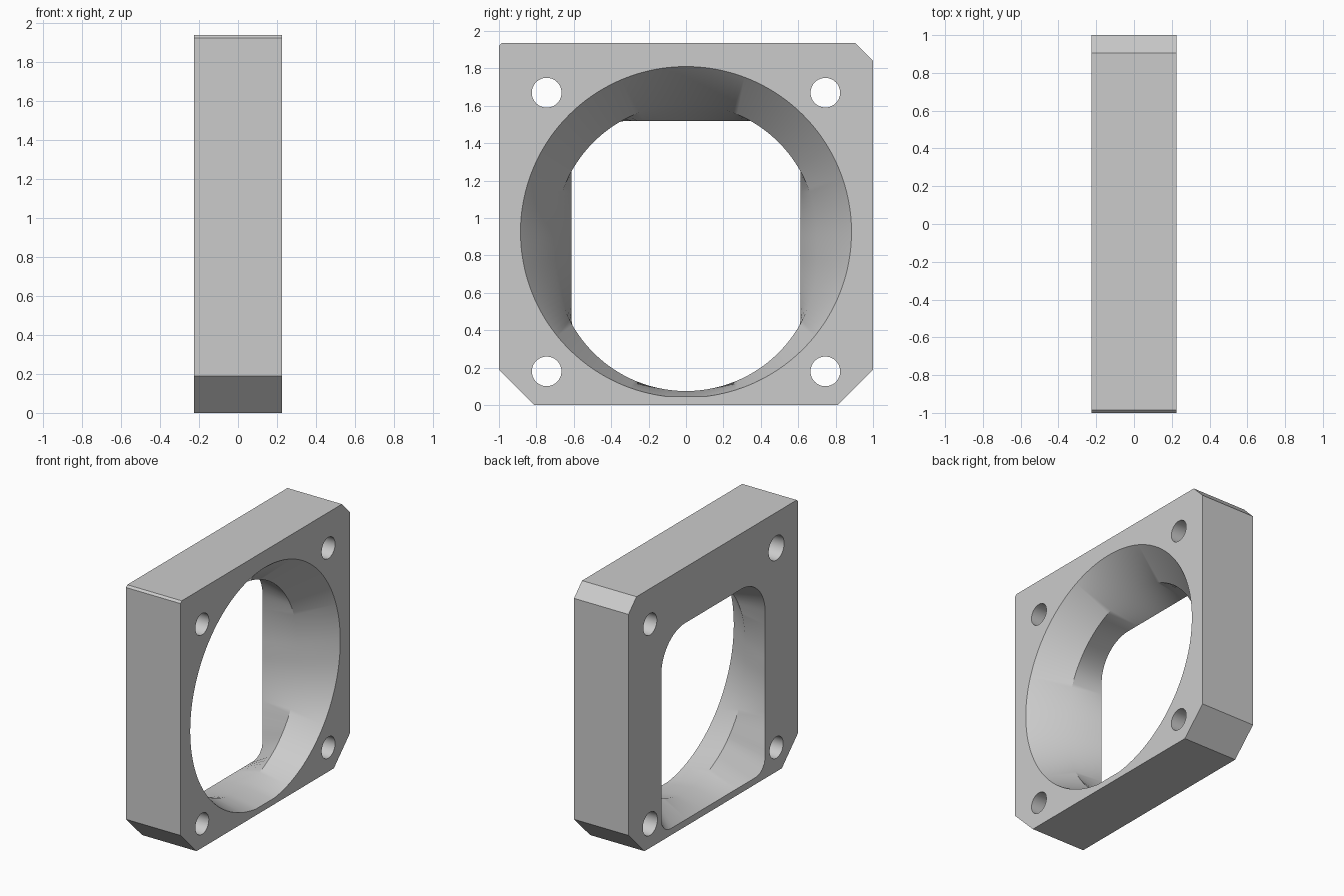
import bpy, bmesh, math

cube = bpy.data.objects.get("Cube")
if cube:
    bpy.data.objects.remove(cube, do_unlink=True)

grey = bpy.data.materials.new("light grey")
grey.use_nodes = True
grey.diffuse_color = (0.6, 0.6, 0.6, 1)
grey.node_tree.nodes["Principled BSDF"].inputs["Base Color"].default_value = (0.6, 0.6, 0.6, 1)

HALF = 0.225      # half thickness along x
MID_Z = 0.85      # axis the duct sections are swept around
STEPS = 160


def loft(name, sections):
    """Skin a closed solid through (x, [(y, z), ...]) sections."""
    bm = bmesh.new()
    rings = [[bm.verts.new((x, y, z)) for y, z in pts] for x, pts in sections]
    for a, b in zip(rings, rings[1:]):
        for i in range(len(a)):
            j = (i + 1) % len(a)
            bm.faces.new((a[i], a[j], b[j], b[i]))
    bm.faces.new(rings[0])
    bm.faces.new(rings[-1])
    bmesh.ops.recalc_face_normals(bm, faces=bm.faces)
    mesh = bpy.data.meshes.new(name)
    bm.to_mesh(mesh)
    bm.free()
    mesh.materials.append(grey)
    obj = bpy.data.objects.new(name, mesh)
    bpy.context.collection.objects.link(obj)
    return obj


def section(half_width, low, high, r_top, r_bottom, floor=0.0):
    """Rounded rectangle sampled by rays from the duct axis."""
    cz, hz = (low + high) / 2, (high - low) / 2

    def outside(y, z):
        r = r_top if z > cz else r_bottom
        qy, qz = abs(y) - half_width + r, abs(z - cz) - hz + r
        d = math.hypot(max(qy, 0), max(qz, 0)) + min(max(qy, qz), 0) - r
        return max(d, floor - z) > 0

    pts = []
    for i in range(STEPS):
        a = 2 * math.pi * (i + 0.5) / STEPS
        near, far = 0.0, 2.0
        for _ in range(30):
            t = (near + far) / 2
            if outside(t * math.cos(a), MID_Z + t * math.sin(a)):
                far = t
            else:
                near = t
        pts.append((near * math.cos(a), MID_Z + near * math.sin(a)))
    return pts


def cut(target, cutter):
    mod = target.modifiers.new(cutter.name, "BOOLEAN")
    mod.operation = "DIFFERENCE"
    mod.solver = "EXACT"
    mod.object = cutter
    bpy.context.view_layer.objects.active = target
    bpy.ops.object.modifier_apply(modifier=mod.name)
    bpy.data.objects.remove(cutter, do_unlink=True)


# Square frame with chamfered corners
outline = [(-1, 0.19), (-0.81, 0), (0.81, 0), (1, 0.19),
           (1, 1.84), (0.905, 1.936), (-0.985, 1.936), (-1, 1.921)]
frame = loft("duct_frame", [(-HALF, outline), (HALF, outline)])

# Duct: round mouth, narrower throat, rounded rectangular outlet
mouth = section(0.885, 0.04, 1.81, 0.885, 0.885, floor=0.047)
throat = section(0.70, 0.075, 1.61, 0.70, 0.70)
outlet = section(0.613, 0.05, 1.52, 0.28, 0.11)
cut(frame, loft("duct_cutter", [(-HALF - 0.05, outlet), (-HALF, outlet), (0, throat),
                                (HALF, mouth), (HALF + 0.05, mouth)]))

# Four screw holes, some opening slightly wider at the outlet side
for y, z, r_out in ((-0.745, 0.18, 0.08), (0.745, 0.18, 0.087),
                    (-0.745, 1.67, 0.092), (0.745, 1.67, 0.08)):
    bpy.ops.mesh.primitive_cone_add(vertices=48, radius1=r_out, radius2=0.079, depth=0.5,
                                    location=(0, y, z), rotation=(0, math.pi / 2, 0))
    cut(frame, bpy.context.object)

bpy.ops.object.select_all(action="DESELECT")
frame.select_set(True)
bpy.context.view_layer.objects.active = frame
bpy.ops.object.shade_smooth_by_angle(angle=math.radians(30))
